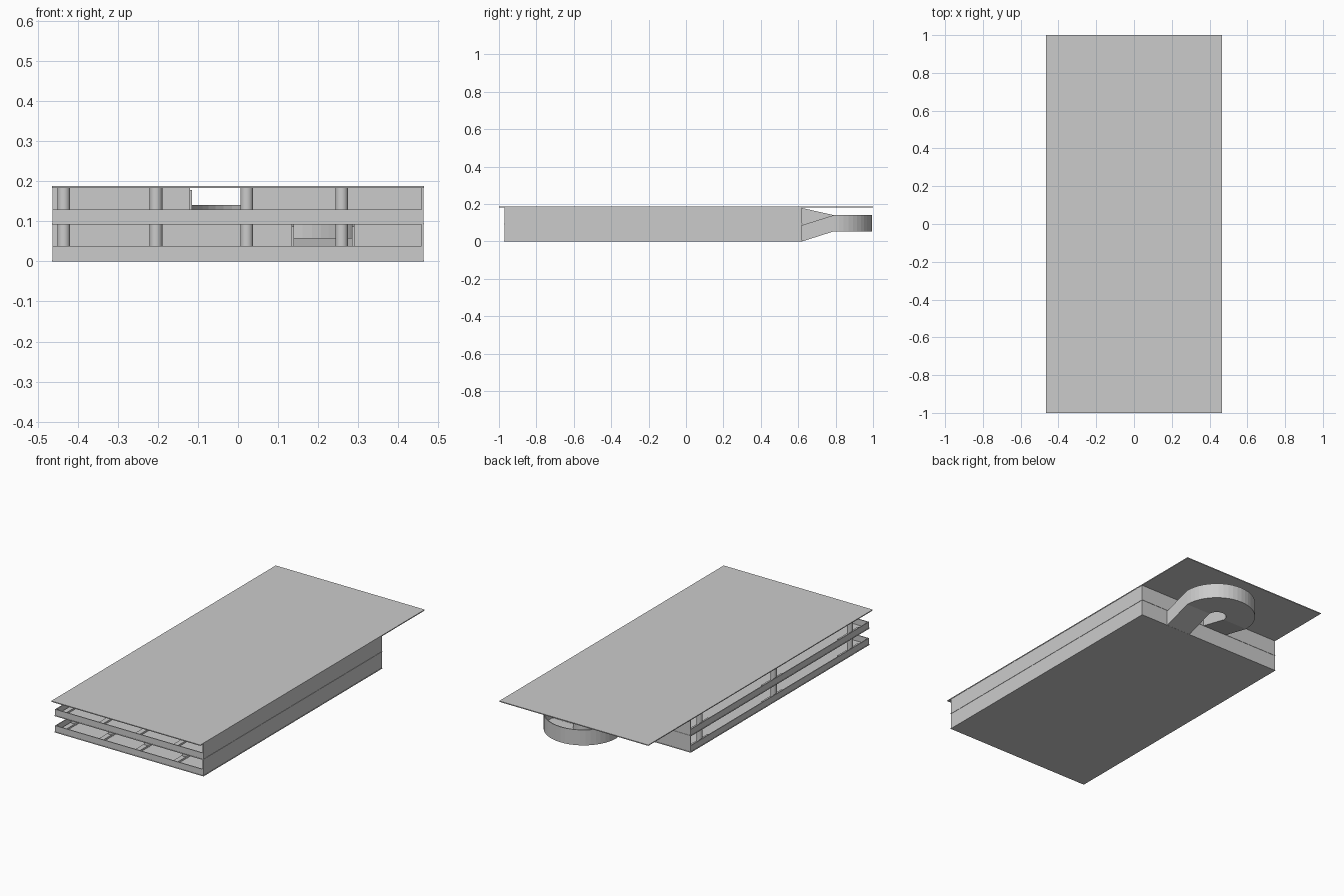
import bpy, bmesh, math

if "Cube" in bpy.data.objects:
    bpy.data.objects.remove(bpy.data.objects["Cube"])

W = 0.463          # half width of the building
Y0, Y1 = -0.97, 0.62
H = 0.188
DECK = 0.092       # upper floor level
T = 0.005          # wall and slab thickness


def box(name, x0, x1, y0, y1, z0, z1):
    bm = bmesh.new()
    bmesh.ops.create_cube(bm, size=1)
    for v in bm.verts:
        v.co = ((x0 + x1) / 2 + v.co.x * (x1 - x0),
                (y0 + y1) / 2 + v.co.y * (y1 - y0),
                (z0 + z1) / 2 + v.co.z * (z1 - z0))
    return finish(name, bm)


def finish(name, bm):
    bmesh.ops.recalc_face_normals(bm, faces=bm.faces)
    me = bpy.data.meshes.new(name)
    bm.to_mesh(me)
    bm.free()
    ob = bpy.data.objects.new(name, me)
    bpy.context.collection.objects.link(ob)
    return ob


# Roof slab, overhanging the ramp at the back
box("roof", -0.465, 0.465, -1, 1, H - T, H)

# Ramp geometry shared with the wall openings
CX, CY, R_IN, R_OUT = 0.085, 0.79, 0.05, 0.205
openings = {"lower": (CX + R_IN, CX + R_OUT), "upper": (CX - R_OUT, CX - R_IN)}

for level, z in (("lower", 0.0), ("upper", DECK)):
    top = DECK if level == "lower" else H - T
    # Floor slab, slightly proud of the walls
    box(level + "_floor", -0.465, 0.465, Y0 - 0.002, Y1 + 0.002, z, z + 0.004)
    # Parapets on the open front and left sides
    box(level + "_front_parapet", -W, W, Y0, Y0 + T, z, z + 0.038)
    box(level + "_left_parapet", -W, -W + T, Y0, Y1, z, z + 0.038)
    # Solid right wall, and back wall split around the ramp opening
    box(level + "_right_wall", W - T, W, Y0, Y1, z, top)
    a, b = openings[level]
    box(level + "_back_wall_left", -W, a, Y1 - T, Y1, z, top)
    box(level + "_back_wall_right", b, W, Y1 - T, Y1, z, top)
    # Round columns standing on long low curbs
    for i, x in enumerate((-0.435, -0.205, 0.022, 0.259)):
        for j, y in enumerate((-0.84, -0.16, 0.50)):
            box(f"{level}_curb_{i}_{j}", x - 0.014, x + 0.014, y - 0.09, y + 0.09, z, z + 0.014)
            bpy.ops.mesh.primitive_cylinder_add(
                vertices=24, radius=0.016, depth=top - z, location=(x, y, (z + top) / 2))
            bpy.context.object.name = f"{level}_column_{i}_{j}"
            bpy.ops.object.shade_smooth_by_angle()

# U-shaped ramp: up from the lower floor, round a flat half circle, up to the upper floor
MID, WALL = 0.054, 0.087
profile = [(R_IN, 0), (R_OUT, 0), (R_OUT, WALL), (R_OUT - T, WALL),
           (R_OUT - T, T), (R_IN + T, T), (R_IN + T, WALL), (R_IN, WALL)]
N = 24
stations = [(0, Y1, 0.0)]
stations += [(math.pi * k / N, CY, MID) for k in range(N + 1)]
stations += [(math.pi, Y1, DECK)]
bm = bmesh.new()
rings = [[bm.verts.new((CX + r * math.cos(a), y + r * math.sin(a), z + h)) for r, h in profile]
         for a, y, z in stations]
n = len(profile)
for p, q in zip(rings, rings[1:]):
    for k in range(n):
        bm.faces.new((p[k], p[(k + 1) % n], q[(k + 1) % n], q[k]))
bm.faces.new(rings[0])
bm.faces.new(rings[-1])
finish("spiral_ramp", bm)
